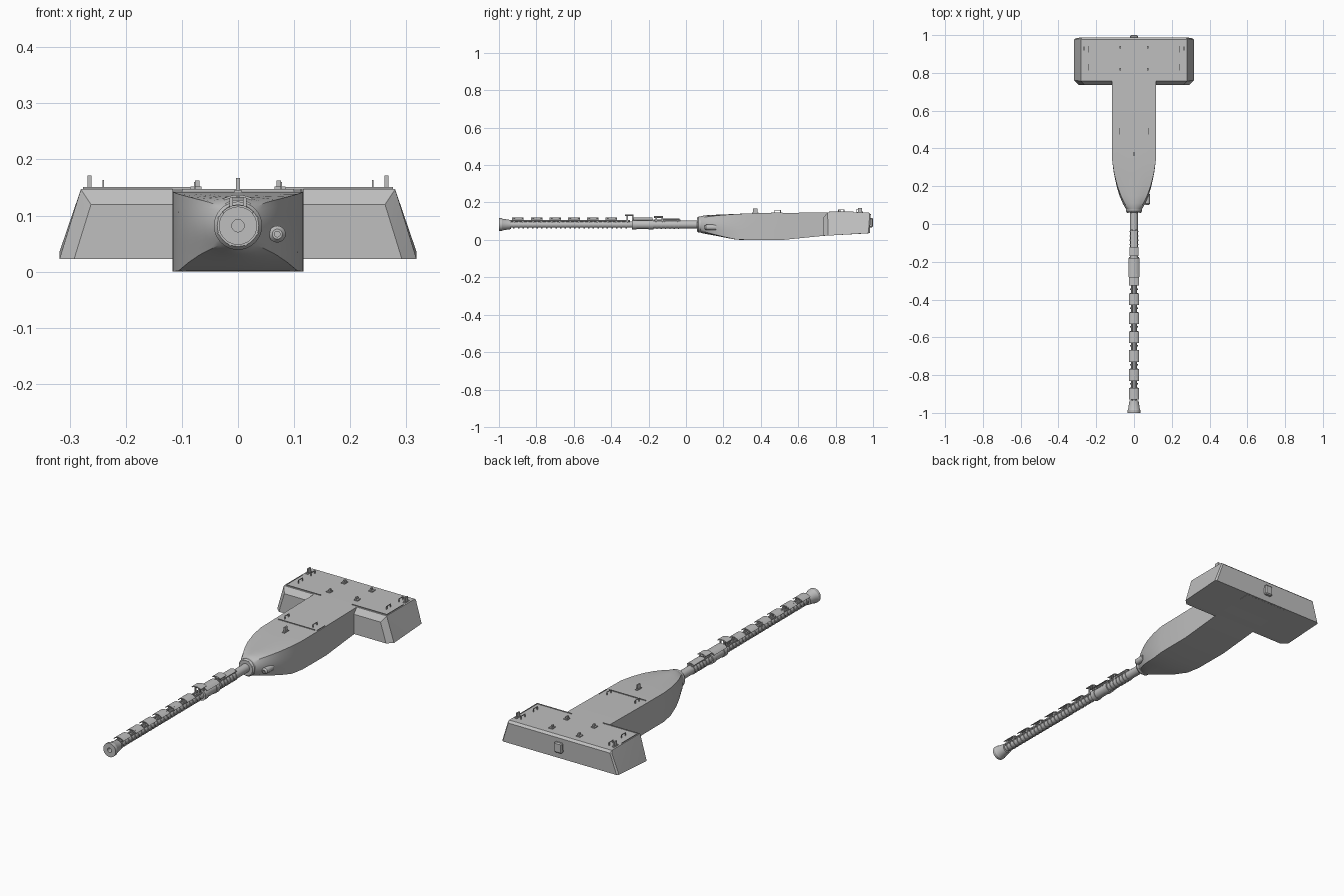
import bpy, bmesh, math
from mathutils import Vector, Matrix

if "Cube" in bpy.data.objects:
    bpy.data.objects.remove(bpy.data.objects["Cube"])

AXIS_Z = 0.082


def material(name, v):
    m = bpy.data.materials.new(name)
    m.diffuse_color = (v, v, v, 1)
    m.use_nodes = True
    m.node_tree.nodes["Principled BSDF"].inputs["Base Color"].default_value = m.diffuse_color
    return m


GREY = material("plain_grey", 0.52)


def finish(name, bm, angle=30):
    bmesh.ops.recalc_face_normals(bm, faces=bm.faces)
    me = bpy.data.meshes.new(name)
    bm.to_mesh(me)
    bm.free()
    ob = bpy.data.objects.new(name, me)
    bpy.context.collection.objects.link(ob)
    me.materials.append(GREY)
    bpy.ops.object.select_all(action='DESELECT')
    ob.select_set(True)
    bpy.context.view_layer.objects.active = ob
    bpy.ops.object.shade_smooth_by_angle(angle=math.radians(angle))
    return ob


def add_box(bm, c, s):
    bmesh.ops.create_cube(bm, size=1, matrix=Matrix.Translation(c) @ Matrix.Diagonal((*s, 1)))


def bridge(bm, rings, closed=False):
    n = len(rings[0])
    pairs = list(zip(rings, rings[1:])) + ([(rings[-1], rings[0])] if closed else [])
    for a, b in pairs:
        for i in range(n):
            j = (i + 1) % n
            bm.faces.new((a[i], a[j], b[j], b[i]))


def lathe(bm, profile, x=0.0, z=AXIS_Z, n=28):
    """Revolve (y, radius) points about an axis parallel to y."""
    rings = [[bm.verts.new((x + r * math.cos(2 * math.pi * i / n), y,
                            z + r * math.sin(2 * math.pi * i / n))) for i in range(n)]
             for y, r in profile]
    bridge(bm, rings)
    bm.faces.new(rings[0])
    bm.faces.new(rings[-1])


def arc_plate(bm, y0, y1, r, thick, half_deg, n=6):
    """Curved plate lying over the top of the barrel."""
    rings = []
    for i in range(n + 1):
        a = math.radians(half_deg) * (2 * i / n - 1)
        rings.append([bm.verts.new((q * math.sin(a), y, AXIS_Z + q * math.cos(a)))
                      for q, y in ((r, y0), (r, y1), (r - thick, y1), (r - thick, y0))])
    bridge(bm, rings)
    bm.faces.new(rings[0])
    bm.faces.new(rings[-1])


# Main body: round at the nose, blending into a box towards the rear
# (y, half width, bottom, top, squareness)
sections = [(0.07, 0.036, 0.044, 0.122, 0), (0.085, 0.046, 0.036, 0.128, 0.15),
            (0.11, 0.060, 0.031, 0.132, 0.4), (0.15, 0.077, 0.024, 0.134, 0.65),
            (0.20, 0.092, 0.014, 0.136, 0.85), (0.27, 0.107, 0.001, 0.139, 0.96),
            (0.34, 0.116, 0.0, 0.142, 1), (0.52, 0.117, 0.0, 0.144, 1),
            (0.74, 0.117, 0.022, 0.147, 1), (0.975, 0.117, 0.035, 0.147, 1)]
bm = bmesh.new()
rings = []
for y, w, zb, zt, t in sections:
    ring = []
    for i in range(40):
        a = 2 * math.pi * i / 40
        c, s = math.cos(a), math.sin(a)
        k = 1 - t + t / max(abs(c), abs(s))
        ring.append(bm.verts.new((w * c * k, y, (zb + zt) / 2 + (zt - zb) / 2 * s * k)))
    rings.append(ring)
bridge(bm, rings)
bm.faces.new(rings[0])
bm.faces.new(rings[-1])
finish("main_body", bm, 25)

# Wide rear section with chamfered corners
bm = bmesh.new()
half = [(0.292, 0.735, 0.023), (0.318, 0.76, 0.023), (0.262, 0.735, 0.12),
        (0.28, 0.757, 0.147), (0.28, 0.977, 0.147), (0.277, 0.988, 0.137),
        (0.283, 0.982, 0.137), (0.318, 0.975, 0.036), (0.31, 0.983, 0.036)]
for x, y, z in half:
    bm.verts.new((x, y, z))
    bm.verts.new((-x, y, z))
bmesh.ops.convex_hull(bm, input=bm.verts)
bmesh.ops.dissolve_limit(bm, angle_limit=0.01, verts=bm.verts, edges=bm.edges)
finish("rear_section", bm, 5)

# Barrel with muzzle, bore, middle sleeve and root
bm = bmesh.new()
lathe(bm, [(-0.95, 0.011), (-1, 0.011), (-1, 0.034), (-0.985, 0.034), (-0.98, 0.031),
           (-0.935, 0.024), (-0.935, 0.017), (-0.29, 0.017), (-0.29, 0.027), (-0.265, 0.027),
           (-0.265, 0.024), (-0.2, 0.024), (-0.2, 0.027), (-0.175, 0.027), (-0.175, 0.021),
           (0.08, 0.021)])
finish("barrel", bm)

# Collar where the barrel meets the nose
bm = bmesh.new()
lathe(bm, [(0.06, 0.03), (0.06, 0.037), (0.068, 0.043), (0.09, 0.043), (0.09, 0.03)], n=32)
for i in range(8):
    a = math.pi * (i + 0.5) / 4
    lathe(bm, [(0.058, 0.003), (0.066, 0.003)], 0.036 * math.cos(a),
          AXIS_Z + 0.036 * math.sin(a), 6)
finish("collar", bm)

# Hoops along the barrel
bm = bmesh.new()
for i in range(25):
    y = -0.92 + i * 0.025
    lathe(bm, [(y - 0.004, 0.0205), (y + 0.004, 0.0205)], n=18)
for i in range(6):
    y = -0.155 + i * 0.023
    lathe(bm, [(y - 0.003, 0.024), (y + 0.003, 0.024)], n=18)
finish("barrel_hoops", bm)

# Curved cover plates with small legs, over the barrel
bm = bmesh.new()
plates = [(-0.93 + 0.1 * i, -0.868 + 0.1 * i, 0.037, 48) for i in range(6)]
plates += [(-0.325, -0.28, 0.055, 28), (-0.28, -0.18, 0.038, 50),
           (-0.17, -0.122, 0.046, 30), (-0.122, -0.035, 0.033, 35)]
for y0, y1, r, deg in plates:
    arc_plate(bm, y0, y1, r, 0.004, deg)
    h = r * math.cos(math.radians(20)) - 0.012
    for s in (-1, 1):
        for y in (y0 + 0.012, y1 - 0.006):
            add_box(bm, (s * 0.012, y, AXIS_Z + 0.011 + h / 2), (0.006, 0.008, h))
finish("cover_plates", bm)

# Twin rails under the plates
bm = bmesh.new()
for s in (-1, 1):
    lathe(bm, [(-0.935, 0.0045), (-0.3, 0.0045)], s * 0.011, 0.101, 8)
    lathe(bm, [(-0.17, 0.004), (-0.03, 0.004)], s * 0.011, 0.104, 8)
finish("barrel_rails", bm)

# Small side barrel
bm = bmesh.new()
lathe(bm, [(0.115, 0.005), (0.1, 0.005), (0.1, 0.009), (0.108, 0.015), (0.16, 0.015)],
      0.07, 0.067, 20)
finish("side_barrel", bm)

# Grab handles on the deck
bm = bmesh.new()
for s in (-1, 1):
    for x, y, z in ((0.24, 0.925, 0.147), (0.24, 0.83, 0.147), (0.077, 0.49, 0.1435)):
        for d in (-0.015, 0.015):
            add_box(bm, (s * x, y + d, z + 0.007), (0.003, 0.004, 0.015))
        add_box(bm, (s * x, y, z + 0.0145), (0.003, 0.034, 0.003))
finish("grab_handles", bm)

# Lifting lugs: two rear corners and one on the nose
bm = bmesh.new()
for x, y, z in ((-0.265, 0.93, 0.159), (0.265, 0.93, 0.159), (0, 0.37, 0.155)):
    add_box(bm, (x, y, z), (0.007, 0.022, 0.024))
    add_box(bm, (x, y, z - 0.011), (0.013, 0.034, 0.004))
finish("lifting_lugs", bm)

# Deck brackets
bm = bmesh.new()
for s in (-1, 1):
    for y in (0.82, 0.935):
        add_box(bm, (s * 0.075, y, 0.149), (0.02, 0.024, 0.005))
        add_box(bm, (s * 0.073, y, 0.156), (0.008, 0.014, 0.013))
finish("deck_brackets", bm)

# Low seam strips on the deck
bm = bmesh.new()
add_box(bm, (0, 0.455, 0.144), (0.2, 0.002, 0.006))
add_box(bm, (0.112, 0.487, 0.144), (0.002, 0.06, 0.006))
for s in (-1, 1):
    add_box(bm, (s * 0.18, 0.765, 0.148), (0.19, 0.002, 0.005))
    add_box(bm, (s * 0.275, 0.83, 0.148), (0.002, 0.13, 0.005))
finish("deck_seams", bm)

# Rear hatch
bm = bmesh.new()
add_box(bm, (0, 0.988, 0.092), (0.042, 0.024, 0.05))
bmesh.ops.bevel(bm, geom=[e for e in bm.edges], offset=0.005, segments=1, affect='EDGES')
finish("rear_hatch", bm)
